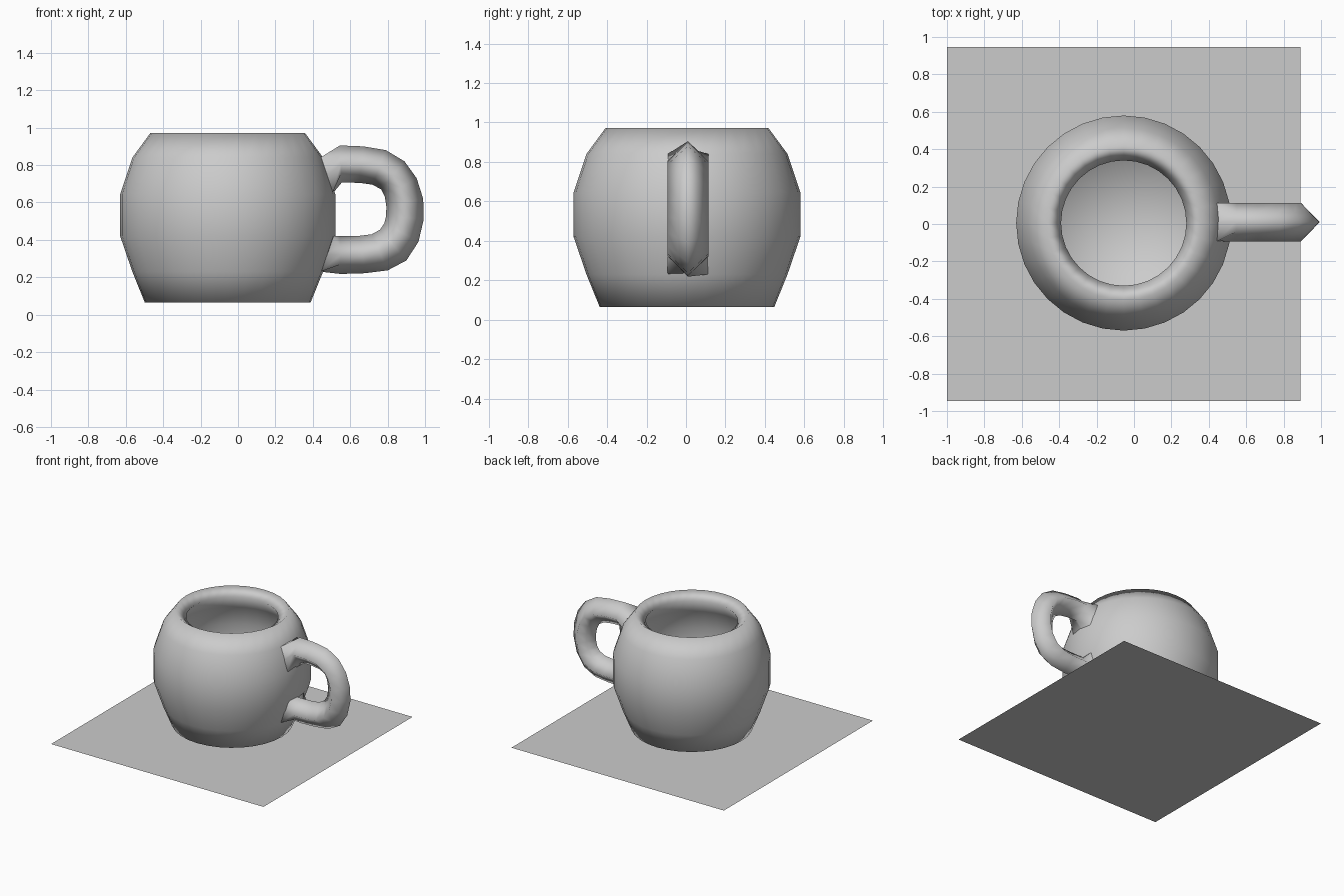
import bpy, bmesh, math
from mathutils import Vector

if "Cube" in bpy.data.objects:
    bpy.data.objects.remove(bpy.data.objects["Cube"])

CX, CY = -0.055, 0.005


def finish(name, bm):
    bmesh.ops.remove_doubles(bm, verts=bm.verts, dist=1e-4)
    bmesh.ops.recalc_face_normals(bm, faces=bm.faces)
    for f in bm.faces:
        f.smooth = True
    mesh = bpy.data.meshes.new(name)
    bm.to_mesh(mesh)
    bm.free()
    obj = bpy.data.objects.new(name, mesh)
    bpy.context.collection.objects.link(obj)
    return obj


# Table surface: thin single-sided square
bm = bmesh.new()
bm.faces.new([bm.verts.new((CX + x * 0.945, y * 0.947, 0))
              for x, y in ((-1, -1), (1, -1), (1, 1), (-1, 1))])
finish("table_surface", bm)

# Mug body: thick-walled cup turned from an outer and inner profile (r, z)
profile = [(0, 0.065), (0.443, 0.065), (0.51, 0.23), (0.575, 0.42),
           (0.575, 0.645), (0.51, 0.84), (0.413, 0.972),
           (0.335, 0.915), (0.432, 0.79), (0.487, 0.63), (0.487, 0.435),
           (0.43, 0.27), (0.38, 0.155), (0, 0.155)]
bm = bmesh.new()
vs = [bm.verts.new((CX + r, CY, z)) for r, z in profile]
es = [bm.edges.new(p) for p in zip(vs, vs[1:])]
bmesh.ops.spin(bm, geom=vs + es, cent=(CX, CY, 0), axis=(0, 0, 1),
               angle=2 * math.pi, steps=32, use_duplicate=False)
finish("mug_body", bm)

# Handle: diamond sections between outer and inner curves (x, z, x, z)
stations = [
    (0.44, 0.84, 0.50, 0.64), (0.545, 0.905, 0.555, 0.707),
    (0.67, 0.90, 0.65, 0.705), (0.79, 0.88, 0.72, 0.695),
    (0.89, 0.82, 0.765, 0.67), (0.955, 0.73, 0.785, 0.63),
    (0.99, 0.62, 0.793, 0.58), (0.993, 0.51, 0.792, 0.53),
    (0.965, 0.39, 0.783, 0.49), (0.90, 0.29, 0.76, 0.455),
    (0.80, 0.237, 0.715, 0.43), (0.68, 0.222, 0.65, 0.422),
    (0.55, 0.218, 0.545, 0.42), (0.44, 0.23, 0.50, 0.42)]
diamond = [(1, 0), (.5, .5), (0, 1), (-.5, .5), (-1, 0), (-.5, -.5), (0, -1), (.5, -.5)]
square = [(1, 0), (1, 1), (0, 1), (-1, 1), (-1, 0), (-1, -1), (0, -1), (1, -1)]
bm = bmesh.new()
rings = []
for i, (ox, oz, ix, iz) in enumerate(stations):
    o, n = Vector((ox, 0.01, oz)), Vector((ix, 0.01, iz))
    mid, half = (o + n) / 2, (o - n) / 2
    shape = square if i in (0, len(stations) - 1) else diamond
    rings.append([bm.verts.new(mid + half * a + Vector((0, 0.103 * b, 0)))
                  for a, b in shape])
for r, s in zip(rings, rings[1:]):
    for k in range(8):
        j = (k + 1) % 8
        bm.faces.new((r[k], r[j], s[j], s[k]))
finish("mug_handle", bm)
